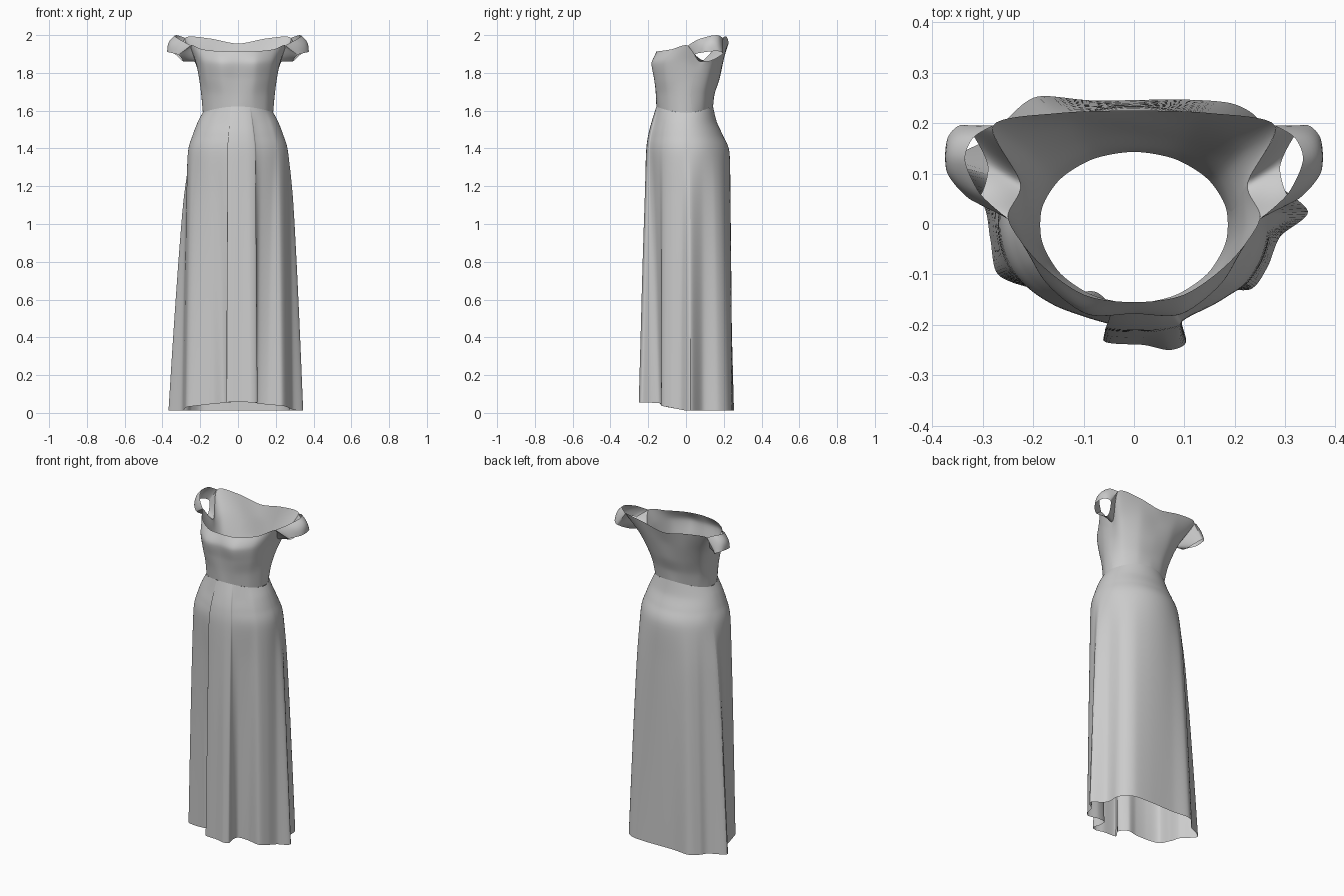
import bpy, math
from mathutils import Vector as V

if "Cube" in bpy.data.objects:
    bpy.data.objects.remove(bpy.data.objects["Cube"])


def cr(pts, t, closed=False):
    """Catmull-Rom point at parameter t (one unit per control point)."""
    n = len(pts)
    i = math.floor(t) if closed else min(int(t), n - 2)
    f = t - i
    at = lambda k: V(pts[k % n] if closed else pts[max(0, min(n - 1, k))])
    a, b, c, d = at(i - 1), at(i), at(i + 1), at(i + 2)
    m0, m1 = (c - a) * 0.42, (d - b) * 0.42
    return (b * (2*f**3 - 3*f*f + 1) + m0 * (f**3 - 2*f*f + f)
            + c * (3*f*f - 2*f**3) + m1 * (f**3 - f*f))


def sheet(name, fn, u0, u1, nu, nv, mirror=False, merge=True):
    """Cloth grid from fn(u, v), v running 0..1."""
    verts = [fn(u0 + (u1 - u0) * i / nu, j / nv) for j in range(nv + 1) for i in range(nu + 1)]
    w = nu + 1
    faces = [(j*w + i, j*w + i + 1, (j+1)*w + i + 1, (j+1)*w + i)
             for j in range(nv) for i in range(nu)]
    me = bpy.data.meshes.new(name)
    me.from_pydata(verts, [], faces)
    ob = bpy.data.objects.new(name, me)
    bpy.context.collection.objects.link(ob)
    bpy.ops.object.select_all(action='DESELECT')
    ob.select_set(True)
    bpy.context.view_layer.objects.active = ob
    bpy.ops.object.shade_smooth_by_angle(angle=math.radians(60))
    if mirror:
        m = ob.modifiers.new("mirror", 'MIRROR')
        m.use_mirror_merge = merge
    return ob


def oval(phi, rx, front, back, z):
    c = math.cos(phi)
    return V((rx * math.sin(phi), -front * c if c > 0 else -back * c, z))


def waist(phi):
    return oval(phi, 0.187, 0.157, 0.143, 1.59 + 0.032 * math.cos(phi) ** 2)


# Bodice: half rings from front centre to back centre
def ring(xy, z):
    return [(x, y, z) for x, y in xy]

neck = [(0, -.155, 1.915), (.1, -.14, 1.915), (.19, -.075, 1.925), (.25, .01, 1.945),
        (.225, .08, 1.86), (.28, .195, 1.985), (.15, .22, 1.982), (0, .225, 1.955)]
rings = [
    [waist(math.pi * k / 7) for k in range(8)],
    ring([(0, -.16), (.08, -.152), (.15, -.105), (.188, -.04), (.194, .025),
          (.165, .095), (.09, .142), (0, .152)], 1.69),
    ring([(0, -.167), (.09, -.165), (.165, -.11), (.2, -.03), (.205, .04),
          (.185, .115), (.105, .165), (0, .178)], 1.77),
    [(0, -.178, 1.855), (.095, -.178, 1.855), (.18, -.11, 1.86), (.22, -.015, 1.865),
     (.216, .065, 1.825), (.218, .15, 1.87), (.12, .197, 1.88), (0, .202, 1.88)],
    neck]


def across(pts, t):
    # mirrored end points keep the centre line smooth
    flip = lambda p: (-p[0], p[1], p[2])
    return cr([flip(pts[1])] + list(pts) + [flip(pts[-2])], t + 1)


def bodice(u, v):
    return cr([across(r, u) for r in rings], v * 4)

sheet("bodice_front", bodice, 0, 4, 32, 24, True, False)
sheet("bodice_back", bodice, 4, 7, 24, 24, True)

# Off-shoulder sleeves: loop of armhole plus shoulder edge, lofted to the hem
shoulder = [(.28, .195, 1.985), (.32, .17, 1.999), (.335, .125, 1.995),
            (.305, .06, 1.975), (.25, .01, 1.945)]
cuff = [(.315, .045, 1.895), (.29, .115, 1.86), (.335, .195, 1.9), (.37, .17, 1.915),
        (.37, .1, 1.91)]


def sleeve(u, v):
    inner = across(neck, 3 + u) if u <= 2 else cr(shoulder, (u - 2) * 2)
    outer = cr(cuff, u if u <= 2 else 2 + (u - 2) * 1.5, True)
    bulge = V((0.012, 0, 0.006)) * math.sin(math.pi * v) * (u > 2) * math.sin(math.pi * (u - 2) / 2)
    return inner.lerp(outer, v) + bulge

sheet("sleeve", sleeve, 0, 4, 48, 8, True)

# Skirt: hem outline with deep folds, anticlockwise from the front opening
hem = [(-.06, -.232), (.02, -.24), (.07, -.25), (.103, -.235), (.092, -.185), (.1, -.14),
       (.155, -.125), (.23, -.13), (.265, -.085), (.29, -.025), (.345, .025), (.275, .09),
       (.268, .17), (.24, .215), (.19, .24), (.09, .247), (-.08, .245), (-.19, .253),
       (-.245, .215), (-.275, .175), (-.368, .12), (-.3, .04), (-.285, -.03), (-.27, -.1),
       (-.2, -.128), (-.13, -.138), (-.075, -.135), (-.035, -.18)]
N = len(hem)


def skirt(u, v):
    x, y = cr(hem, u, True)
    phi = math.atan2(x / 0.187, -y / 0.15)
    h = V((x, y, 0.012 + 0.045 * max(0, math.cos(phi))))
    hip = oval(phi, 0.265, 0.207, 0.23, 1.38)
    col = [waist(phi), oval(phi, 0.213, 0.176, 0.163, 1.54),
           oval(phi, 0.24, 0.195, 0.195, 1.47), hip]
    # pleats start softly below the waist
    for k, a in ((1, .1), (2, .12), (3, .14)):
        p = h.copy()
        p.z = col[k].z
        col[k] = col[k].lerp(p, a * max(0, math.cos(phi)))
    for f, z in ((.32, 1.15), (.57, .8), (.8, .4), (1, None)):
        p = hip.lerp(h, f)
        if z is not None:
            p.z = z
        col.append(p)
    return cr(col, v * 7)

sheet("skirt_front_left", skirt, 0, 10, 90, 42)
sheet("skirt_back", skirt, 10, 20, 80, 42)
sheet("skirt_front_right", skirt, 20, N, 72, 42)
